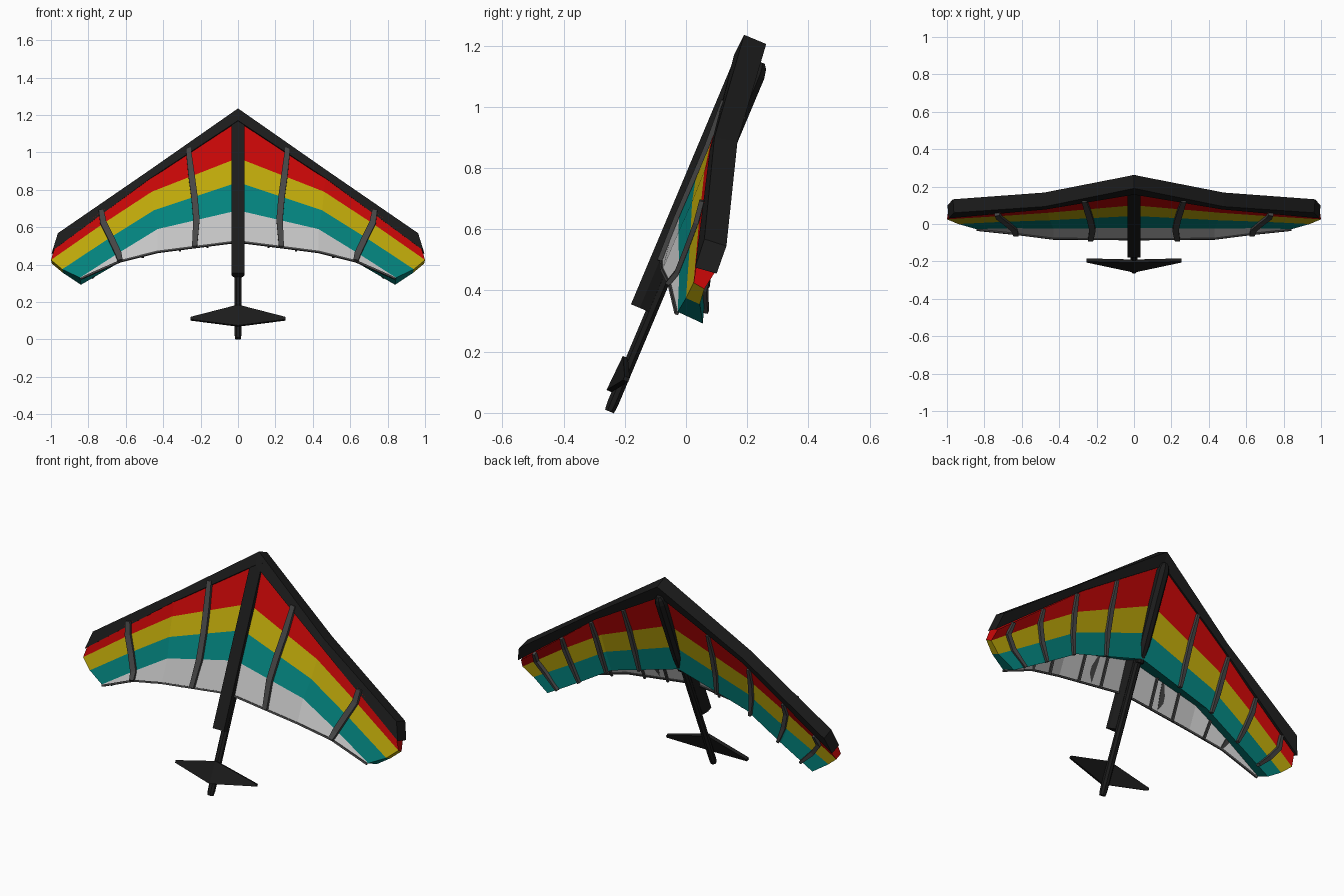
import bpy, bmesh, math
from mathutils import Vector

if "Cube" in bpy.data.objects:
    bpy.data.objects.remove(bpy.data.objects["Cube"])


def material(name, r, g, b):
    m = bpy.data.materials.new(name)
    m.use_nodes = True
    m.diffuse_color = (r, g, b, 1)
    shader = m.node_tree.nodes["Principled BSDF"]
    shader.inputs["Base Color"].default_value = (r, g, b, 1)
    shader.inputs["Roughness"].default_value = 0.8
    return m


BLACK = material("frame black", .011, .011, .011)
GREY = material("batten grey", .06, .06, .06)
RED = material("sail red", .56, .002, .002)
YELLOW = material("sail yellow", .51, .39, .003)
TEAL = material("sail teal", .001, .225, .205)
WHITE = material("sail white", .55, .55, .55)
STRIPES = [RED, YELLOW, TEAL, WHITE]


def finish(name, bm, mats, mirror=False):
    bmesh.ops.recalc_face_normals(bm, faces=bm.faces)
    mesh = bpy.data.meshes.new(name)
    bm.to_mesh(mesh)
    bm.free()
    for m in mats:
        mesh.materials.append(m)
    ob = bpy.data.objects.new(name, mesh)
    bpy.context.collection.objects.link(ob)
    if mirror:
        ob.modifiers.new("Mirror", "MIRROR")
    return ob


def loft(name, sections, mats, closed=False, mirror=False):
    """Skin a list of sections; each strip along the sections takes its own material."""
    bm = bmesh.new()
    rings = [[bm.verts.new(p) for p in s] for s in sections]
    count = len(rings[0])
    for a, b in zip(rings, rings[1:]):
        for i in range(count if closed else count - 1):
            j = (i + 1) % count
            f = bm.faces.new((a[i], a[j], b[j], b[i]))
            f.material_index = i % len(mats)
    if closed:
        bm.faces.new(rings[0])
        bm.faces.new(rings[-1])
    return finish(name, bm, mats, mirror)


# Keel frame: s runs up the keel, n points out of the upper surface
ORIGIN = Vector((0, -.247, .012))
ALONG = Vector((0, .388, .922))
NORMAL = Vector((0, -.922, .388))


def keel(x, s, n):
    return ORIGIN + Vector((x, 0, 0)) + ALONG * s + NORMAL * n


def tube(name, rings):
    """Eight-sided bar along the keel from (s, n, radius) rings."""
    angles = [math.radians(45 * k + 22.5) for k in range(8)]
    loft(name, [[keel(r * math.cos(a), s, n + r * math.sin(a)) for a in angles]
                for s, n, r in rings], [BLACK], closed=True)


# Sail stations from centre to tip, each from leading to trailing edge
UPPER = [
    [(0, .175, 1.18), (0, .1, .97), (0, .043, .84), (0, -.02, .69), (0, -.08, .523)],
    [(.47, .095, .88), (.46, .06, .79), (.45, .02, .69), (.43, -.025, .59), (.43, -.077, .468)],
    [(.72, .06, .69), (.72, .042, .62), (.69, .012, .54), (.65, -.022, .455), (.63, -.052, .418)],
    [(.98, .035, .49), (1, .025, .425), (.94, 0, .375), (.845, -.027, .33), (.84, -.03, .325)],
]
LOWER = [
    [(0, .225, 1.14), (0, .148, .94), (0, .102, .8), (0, .07, .66)],
    [(.47, .145, .85), (.46, .112, .75), (.45, .085, .645), (.43, .062, .535)],
    [(.72, .115, .66), (.72, .088, .59), (.69, .07, .5), (.645, .06, .405)],
    [(.98, .095, .46), (.995, .06, .405), (.935, .045, .355), (.84, .055, .292)],
]
loft("upper_sail", UPPER, STRIPES, mirror=True)
loft("lower_sail", LOWER, STRIPES[:3], mirror=True)
loft("sail_tip", [UPPER[-1][:4], LOWER[-1]], STRIPES[:3], mirror=True)
loft("rear_web", [(low[3], up[3]) for low, up in zip(LOWER, UPPER)], [TEAL], mirror=True)


def chord(stations, t):
    """Chord line of a sail at fractional station t."""
    i = min(int(t), len(stations) - 2)
    return [Vector(a).lerp(Vector(b), t - i) for a, b in zip(stations[i], stations[i + 1])]


def strip(name, path, half_width, half_depth, taper=1):
    """Grey rectangular batten along a path, mirrored to both wings."""
    sections = []
    for i, p in enumerate(path):
        k = taper if i in (0, len(path) - 1) else 1
        run = (path[min(i + 1, len(path) - 1)] - path[max(i - 1, 0)]).normalized()
        side = run.cross(NORMAL).normalized()
        out = side.cross(run).normalized() * half_depth
        side = side * half_width * k
        sections.append([p + side + out, p - side + out, p - side - out, p + side - out])
    loft(name, sections, [GREY], closed=True, mirror=True)


# Upper battens, bowed slightly toward the centre
for name, t in (("inner_upper_batten", .54), ("outer_upper_batten", 2)):
    path = chord(UPPER, t)
    for p, bow in zip(path, (.012, 0, -.01, -.01, 0)):
        p.x += bow
    strip(name, [p + NORMAL * .009 for p in path], .017, .008, .8)

# Lower battens and the short ones under the single-skin trailing band
for k, t in enumerate((.57, 1.12, 1.93, 2.64)):
    strip("lower_batten_%d" % (k + 1),
          [p - NORMAL * .006 for p in chord(LOWER, t)], .012, .011, .6)
for k, t in enumerate((.38, .72, 1.4)):
    a, b = chord(UPPER, t)[3:]
    path = [a, a.lerp(b, .6), b + (b - a).normalized() * .006]
    strip("trailing_batten_%d" % (k + 1), [p - NORMAL * .013 for p in path], .006, .005)

# Trailing edge hem
strip("trailing_hem", [Vector(s[-1]) for s in UPPER], .005, .006)

# Leading edge spar
SPAR = [
    [(0, .19, 1.235), (0, .262, 1.205), (0, .235, 1.135), (0, .157, 1.17)],
    [(.48, .093, .9), (.48, .168, .885), (.47, .155, .85), (.47, .078, .86)],
    [(.963, .06, .568), (.968, .132, .545), (.997, .1, .455), (.992, .03, .475)],
]
loft("leading_spar", SPAR, [BLACK], closed=True, mirror=True)

# Keel beam above the sail, tail rod and rounded fairing beneath
section = [(-.035, .071), (.035, .071), (.035, .04), (.02, .008), (-.02, .008), (-.035, .04)]
loft("keel_beam", [[keel(x, s, n) for x, n in section] for s in (.342, 1.245)],
     [BLACK], closed=True)
tube("tail_rod", [(-.008, 0, .017), (.02, 0, .02), (.95, 0, .02)])
tube("keel_fairing", [(.7, -.02, .02), (.8, -.017, .03), (1.19, -.014, .033),
                      (1.22, -.014, .026), (1.235, -.014, .014)])

# Drooped diamond tailplane
outline = [(0, .176, .03), (.255, .118, -.001), (.255, .104, -.001),
           (0, .053, .036), (-.255, .104, -.001), (-.255, .118, -.001)]
bm = bmesh.new()
top, under = [[bm.verts.new(keel(x, s, n - drop)) for x, s, n in outline] for drop in (0, .018)]
for ring in (top, under):
    bm.faces.new(ring[:4])
    bm.faces.new(ring[3:] + ring[:1])
for i in range(6):
    j = (i + 1) % 6
    bm.faces.new((top[i], top[j], under[j], under[i]))
finish("tailplane", bm, [BLACK])
